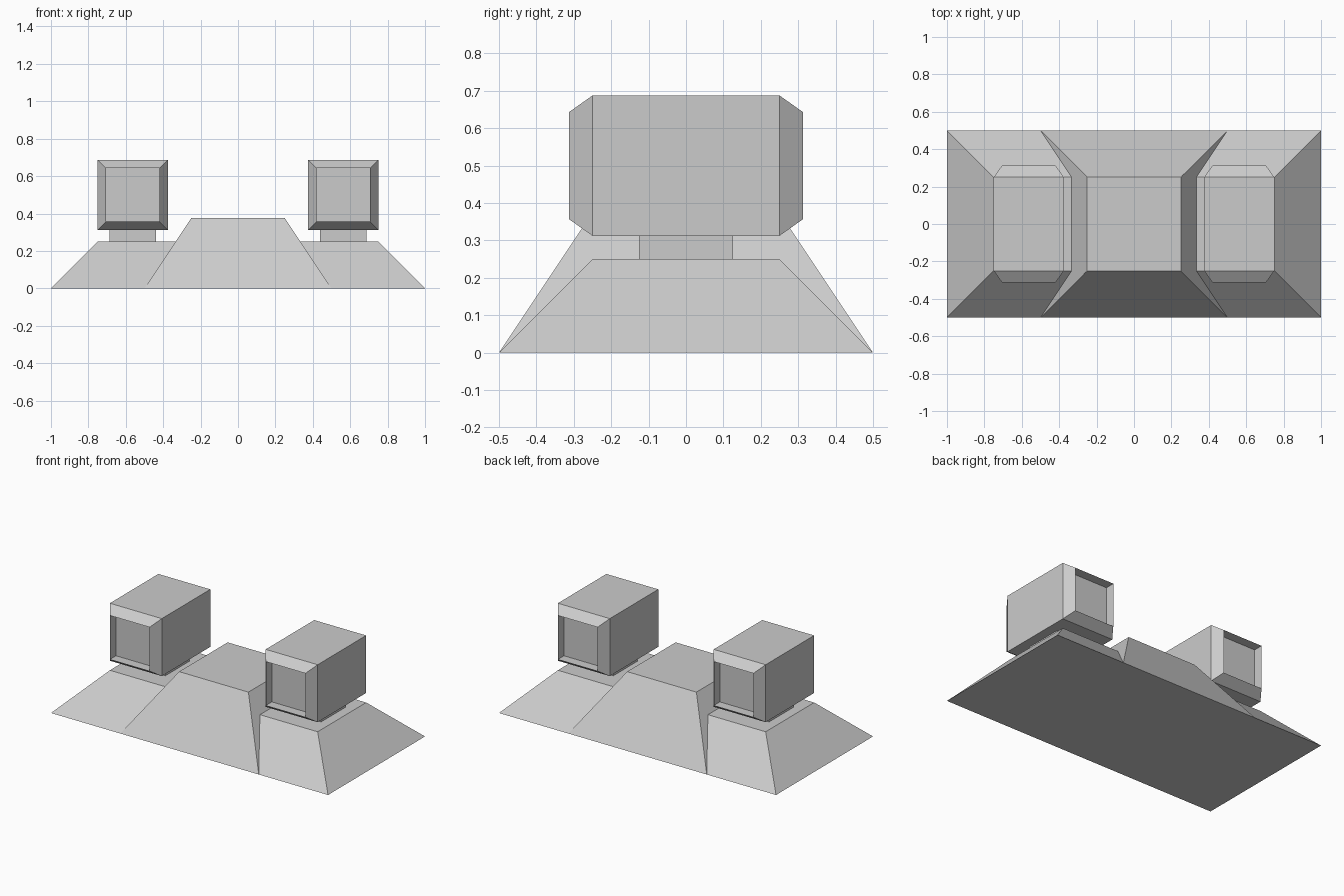
import bpy, bmesh
from mathutils import Matrix, Vector

if "Cube" in bpy.data.objects:
    bpy.data.objects.remove(bpy.data.objects["Cube"])


def finish(name, bm):
    bmesh.ops.recalc_face_normals(bm, faces=bm.faces)
    me = bpy.data.meshes.new(name)
    bm.to_mesh(me)
    bm.free()
    ob = bpy.data.objects.new(name, me)
    bpy.context.collection.objects.link(ob)
    return ob


def box(center, size):
    bm = bmesh.new()
    m = Matrix.Translation(center) @ Matrix.Diagonal((*size, 1))
    bmesh.ops.create_cube(bm, size=1, matrix=m)
    return bm


def frustum(name, length, width, height, slope):
    """Box standing on z=0 whose top is pulled in by slope on all sides."""
    bm = box((0, 0, height / 2), (length, width, height))
    for v in bm.verts:
        if v.co.z > height / 2:
            v.co.x -= slope if v.co.x > 0 else -slope
            v.co.y -= slope if v.co.y > 0 else -slope
    return finish(name, bm)


# Sloped base and the taller central block
frustum("base", 2, 1, 0.25, 0.25)
frustum("center_block", 1, 1, 0.375, 0.25)

for side, sx in (("left", -1), ("right", 1)):
    x = sx * 0.5625

    # Short pedestal under the pod
    finish(side + "_pedestal", box((x, 0, 0.28125), (0.25, 0.25, 0.0625)))

    # Pod with chamfered, recessed openings at front and back
    bm = box((x, 0, 0.5), (0.375, 0.5, 0.375))
    bm.normal_update()
    ends = [f for f in bm.faces if abs(f.normal.y) > 0.9]
    bmesh.ops.inset_individual(bm, faces=ends, thickness=0.0625)
    for f in ends:
        s = 1 if f.calc_center_median().y > 0 else -1
        for v in f.verts:
            v.co.y = s * 0.3125
    panels = bmesh.ops.extrude_discrete_faces(bm, faces=ends)["faces"]
    for f in panels:
        s = 1 if f.calc_center_median().y > 0 else -1
        for v in f.verts:
            v.co.y = s * 0.25
    finish(side + "_pod", bm)
